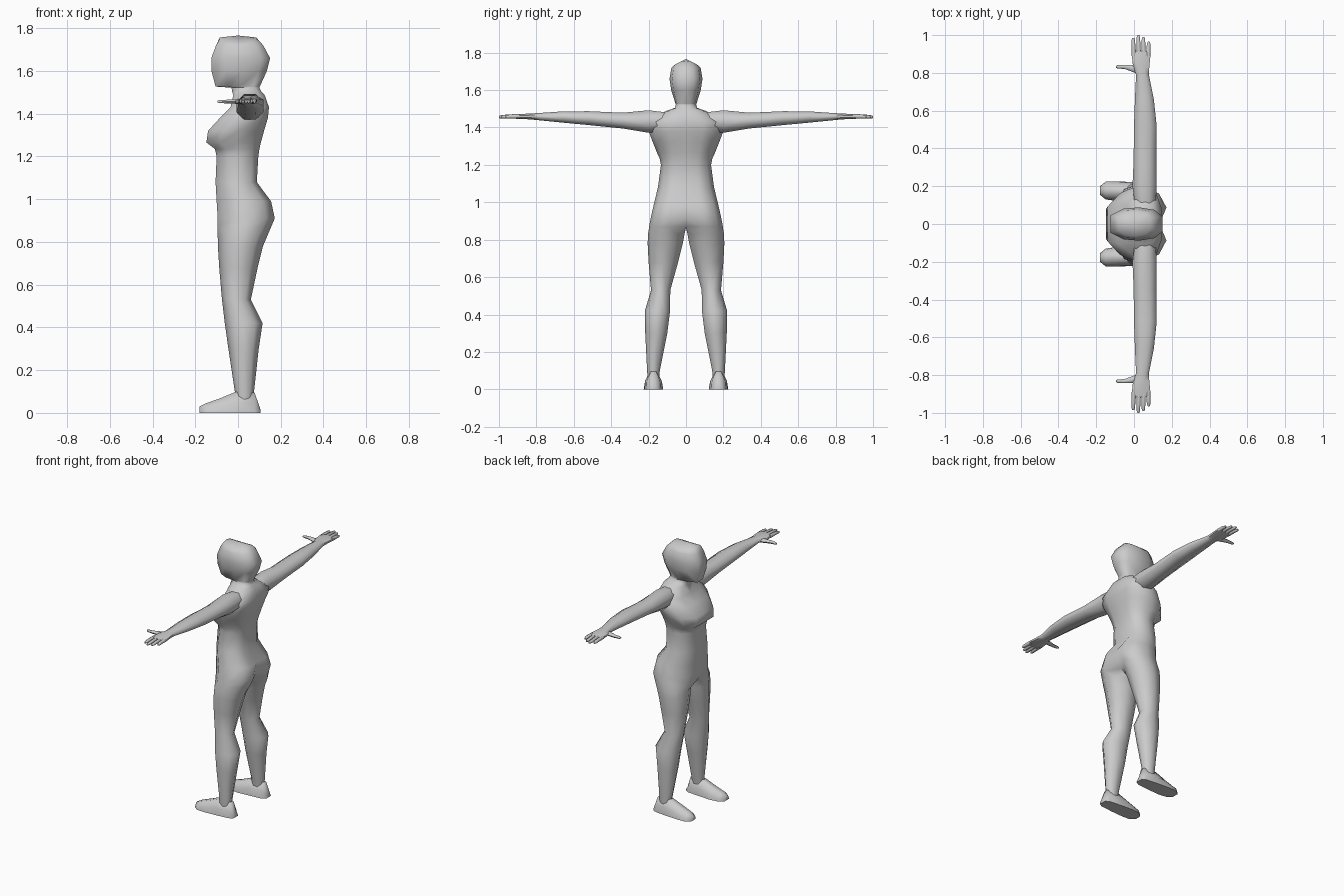
import bpy, bmesh, math

skin = bpy.data.materials.new("plain grey")
skin.diffuse_color = (0.6, 0.6, 0.6, 1)


def strip(bm, a, b, closed=True):
    """Quads between two rings."""
    n = len(a)
    for i in range(n if closed else n - 1):
        j = (i + 1) % n
        bm.faces.new((a[i], a[j], b[j], b[i]))


def loft(bm, rings, cap_start=False, cap_end=False, closed=True):
    vs = [[bm.verts.new(p) for p in r] for r in rings]
    for a, b in zip(vs, vs[1:]):
        strip(bm, a, b, closed)
    if cap_start:
        bm.faces.new(vs[0])
    if cap_end:
        bm.faces.new(vs[-1])
    return vs


def finish(name, build):
    """Build both sides, weld the middle, shade smooth."""
    bm = bmesh.new()
    for side in (1, -1):
        build(bm, side)
    bmesh.ops.remove_doubles(bm, verts=bm.verts, dist=0.0005)
    bmesh.ops.recalc_face_normals(bm, faces=bm.faces)
    mesh = bpy.data.meshes.new(name)
    bm.to_mesh(mesh)
    bm.free()
    mesh.materials.append(skin)
    ob = bpy.data.objects.new(name, mesh)
    bpy.context.collection.objects.link(ob)
    bpy.ops.object.select_all(action='DESELECT')
    ob.select_set(True)
    bpy.context.view_layer.objects.active = ob
    bpy.ops.object.shade_smooth_by_angle(angle=math.radians(65))


# Torso, neck and head: z, front x, back x, half width, back groove, side drop
TORSO = [
    (0.87, -.095, .155, .197, .05, 0), (0.91, -.095, .172, .190, .04, 0),
    (0.99, -.100, .155, .172, .02, 0), (1.08, -.105, .088, .150, .005, 0),
    (1.20, -.100, .095, .134, .005, 0), (1.235, -.108, .10, .141, .005, 0),
    (1.265, -.148, .107, .155, .005, 0), (1.32, -.140, .122, .177, .005, 0),
    (1.38, -.085, .140, .200, .005, 0), (1.43, -.035, .145, .190, 0, 0),
    (1.487, -.022, .125, .110, 0, 0), (1.505, -.028, .108, .060, 0, 0),
    (1.522, -.030, .100, .054, 0, 0), (1.527, -.105, .102, .056, 0, 0),
    (1.60, -.124, .135, .079, 0, 0), (1.66, -.125, .150, .088, 0, 0),
    (1.72, -.103, .118, .078, 0, 0), (1.757, -.085, .085, .064, 0, .025),
]
HALF = [(0, 0), (0, .52), (.25, .92), (.55, 1), (.85, .85), (1, .46), (1, 0)]

# Legs: z, front x, back x, inner y, outer y
LEG = [
    (.83, -.095, .138, .008, .203), (.78, -.094, .117, .017, .205),
    (.68, -.088, .092, .042, .200), (.53, -.075, .060, .084, .187),
    (.42, -.062, .115, .085, .220), (.30, -.045, .097, .100, .218),
    (.10, -.015, .075, .140, .208), (.05, -.012, .070, .145, .205),
]
LEG_RING = [(.1, .2), (0, .5), (.2, .9), (.5, 1), (.8, .9), (1, .55),
            (.9, .2), (.65, 0), (.3, 0)]


def body(bm, s):
    rings = []
    for z, xf, xb, w, groove, drop in TORSO:
        ring = [(xf + (xb - xf) * u, s * w * v, z - drop * v * v) for u, v in HALF]
        ring[-1] = (xb - groove, 0, z)
        rings.append(ring)
    vs = loft(bm, rings, closed=False)
    # crown
    crown = bm.verts.new((0, 0, 1.766))
    for a, b in zip(vs[-1], vs[-1][1:]):
        bm.faces.new((a, b, crown))
    # leg grows from the hip ring plus two crotch points
    hip = vs[0] + [bm.verts.new((x, 0, .865)) for x in (.06, -.02)]
    leg = loft(bm, [[(xf + (xb - xf) * u, s * (yi + (yo - yi) * v), z)
                     for u, v in LEG_RING] for z, xf, xb, yi, yo in LEG])
    strip(bm, hip, leg[0])


# Feet: x, inner y, outer y, height
FOOT = [
    (.105, .150, .200, .015), (.078, .135, .213, .095), (-.012, .127, .222, .098),
    (-.09, .122, .226, .066), (-.15, .130, .224, .045), (-.18, .155, .200, .030),
]


def foot(bm, s):
    rings = []
    for x, a, b, h in FOOT:
        w = b - a
        rings.append([(x, s * (a + w * u), h * v) for u, v in
                      ((0, 0), (1, 0), (.95, .5), (.68, 1), (.32, 1), (.05, .5))])
    loft(bm, rings, True, True)


def tube_y(bm, s, rows, n=8):
    """Oval tube along y: y, centre x, centre z, radius x, radius z."""
    angles = [2 * math.pi * (i + .5) / n for i in range(n)]
    k = 1 / math.cos(math.pi / n)
    loft(bm, [[(x + rx * k * math.cos(t), s * y, z + rz * k * math.sin(t))
               for t in angles] for y, x, z, rx, rz in rows], True, True)


# Arm, running into a flat palm
ARM = [
    (.10, .060, 1.432, .055, .048), (.20, .056, 1.432, .064, .060),
    (.34, .058, 1.437, .060, .042), (.52, .060, 1.450, .060, .037),
    (.66, .055, 1.456, .050, .030), (.79, .045, 1.458, .034, .019),
    (.83, .038, 1.459, .043, .016), (.90, .038, 1.459, .050, .012),
    (.915, .038, 1.459, .048, .009),
]


def arm(bm, s):
    tube_y(bm, s, ARM)


def fingers(bm, s):
    for x0, x1, tip in ((0, -.004, .985), (.026, .023, 1.0),
                        (.051, .050, .99), (.075, .078, .965)):
        tube_y(bm, s, [(.89, x0, 1.459, .012, .011),
                       (.94, (x0 + x1) / 2, 1.459, .010, .010),
                       (tip - .012, x1, 1.457, .009, .008),
                       (tip, x1, 1.456, .005, .005)], 6)


def thumb(bm, s):
    rows = [(.03, .815, .022, .013), (-.01, .824, .018, .012),
            (-.05, .832, .011, .010), (-.085, .832, .009, .008),
            (-.096, .831, .005, .005)]
    loft(bm, [[(x, s * (y + ry * math.cos(i * math.pi / 3)),
                1.457 + rz * math.sin(i * math.pi / 3)) for i in range(6)]
              for x, y, ry, rz in rows], True, True)


for part, build in (("body", body), ("feet", foot), ("arms", arm),
                    ("fingers", fingers), ("thumbs", thumb)):
    finish(part, build)
